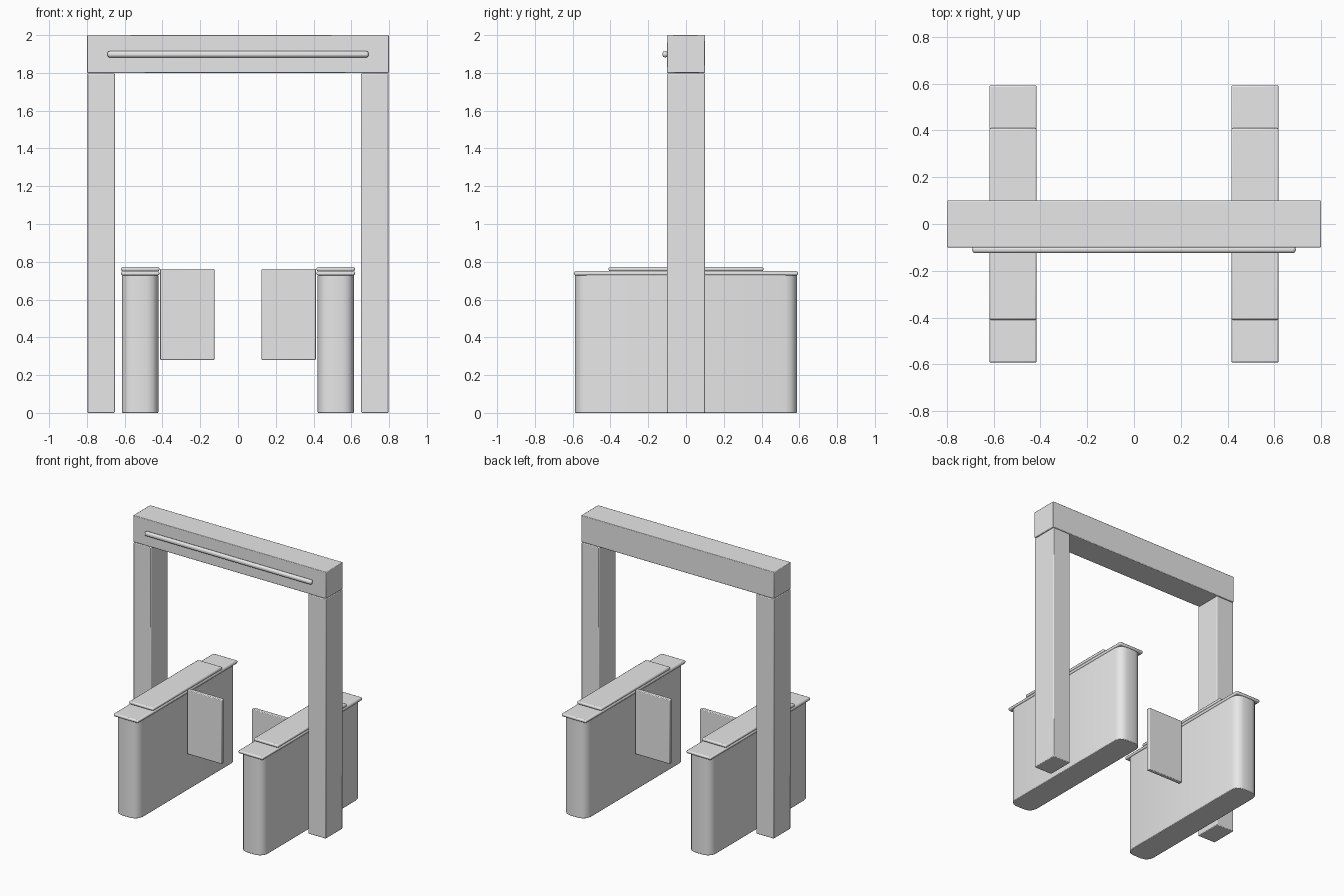
import bpy, bmesh, math

if "Cube" in bpy.data.objects:
    bpy.data.objects.remove(bpy.data.objects["Cube"], do_unlink=True)

GREY = (0.8, 0.8, 0.8, 1.0)
grey = bpy.data.materials.new("light_grey")
grey.use_nodes = True
grey.diffuse_color = GREY
grey.node_tree.nodes["Principled BSDF"].inputs["Base Color"].default_value = GREY


def box(name, x, y, z, edge=0.005, corner=0.0):
    """Box from (min, max) ranges; 'corner' rounds the upright edges, 'edge' softens the rest."""
    bm = bmesh.new()
    bmesh.ops.create_cube(bm, size=1)
    for v in bm.verts:
        for i, (lo, hi) in enumerate((x, y, z)):
            v.co[i] = hi if v.co[i] > 0 else lo
    if corner:
        upright = [e for e in bm.edges
                   if abs(e.verts[0].co.z - e.verts[1].co.z) > 1e-4]
        bmesh.ops.bevel(bm, geom=upright, offset=corner, segments=3,
                        profile=0.5, affect='EDGES')
    bmesh.ops.recalc_face_normals(bm, faces=bm.faces)
    mesh = bpy.data.meshes.new(name)
    bm.to_mesh(mesh)
    bm.free()
    mesh.materials.append(grey)
    obj = bpy.data.objects.new(name, mesh)
    bpy.context.collection.objects.link(obj)

    bevel = obj.modifiers.new("soft_edges", 'BEVEL')
    bevel.width = edge
    bevel.segments = 2
    bevel.limit_method = 'ANGLE'
    bevel.angle_limit = math.radians(50)

    bpy.ops.object.select_all(action='DESELECT')
    obj.select_set(True)
    bpy.context.view_layer.objects.active = obj
    bpy.ops.object.shade_smooth_by_angle(angle=math.radians(35))
    return obj


# Overhead beam with its light bar
box("top_beam", (-0.8, 0.8), (-0.1, 0.1), (1.8, 2.0), edge=0.004)
box("light_bar", (-0.692, 0.692), (-0.125, -0.095), (1.882, 1.915), edge=0.012)

# Mirrored side parts
for side, s in (("left", 1), ("right", -1)):
    def span(a, b):
        return tuple(sorted((s * a, s * b)))

    box(f"{side}_post", span(0.652, 0.798), (-0.1, 0.1), (0, 1.797))
    box(f"{side}_cabinet", span(0.422, 0.614), (-0.587, 0.587), (0, 0.73),
        edge=0.004, corner=0.06)
    box(f"{side}_lid", span(0.416, 0.619), (-0.593, 0.593), (0.728, 0.75), edge=0.008)
    box(f"{side}_top_panel", span(0.416, 0.619), (-0.41, 0.41), (0.75, 0.772), edge=0.008)
    box(f"{side}_barrier_flap", span(0.125, 0.412), (-0.015, 0.015), (0.28, 0.762))
